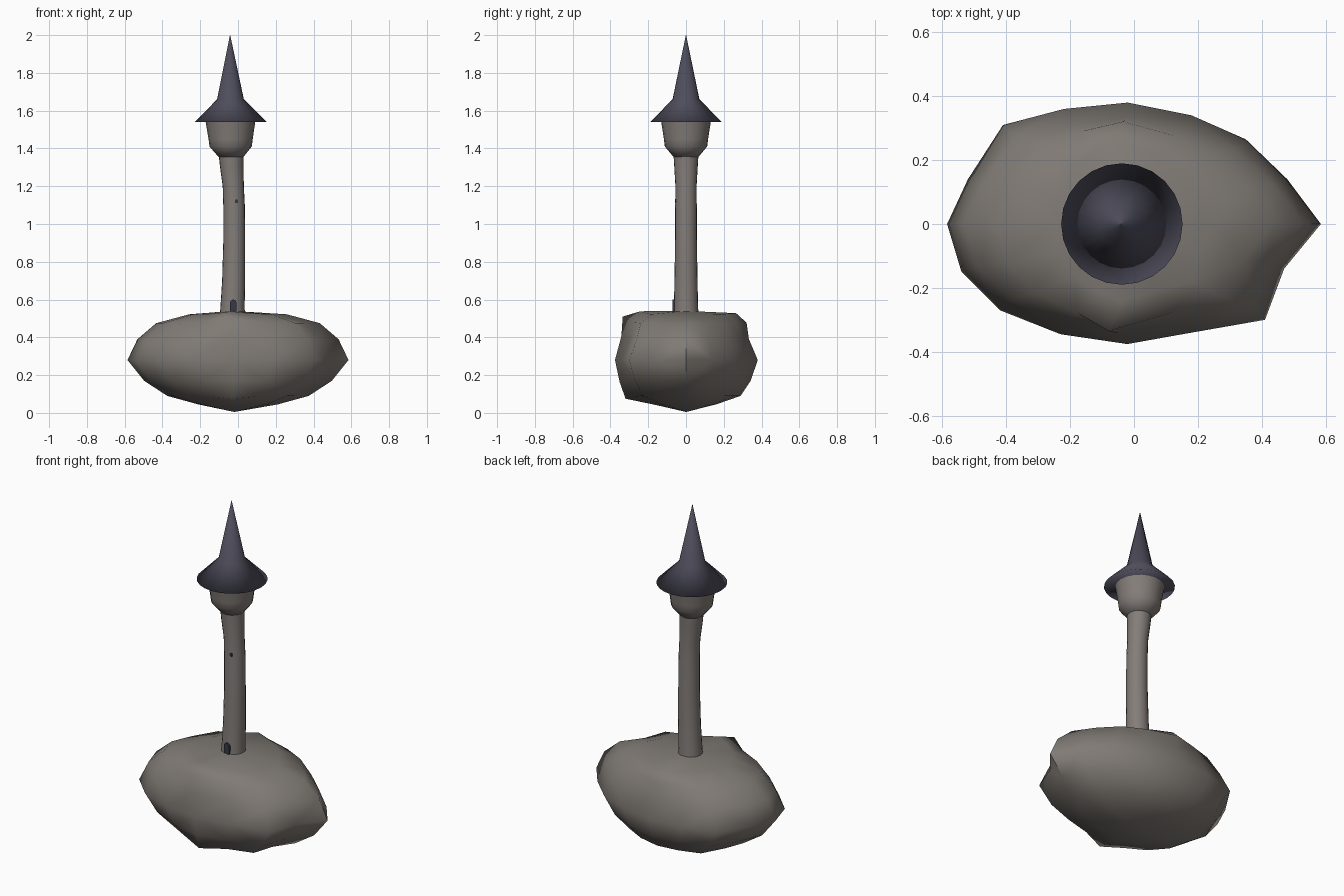
import bpy, bmesh, math
from mathutils import Vector

if "Cube" in bpy.data.objects:
    bpy.data.objects.remove(bpy.data.objects["Cube"])


def material(name, rgb):
    m = bpy.data.materials.new(name)
    m.diffuse_color = (*rgb, 1)
    m.use_nodes = True
    m.node_tree.nodes["Principled BSDF"].inputs["Base Color"].default_value = m.diffuse_color
    return m


ROCK = material("weathered_rock", (0.215, 0.195, 0.175))
STONE = material("tower_stone", (0.23, 0.205, 0.19))
SLATE = material("roof_slate", (0.075, 0.073, 0.104))
DARK = material("dark_openings", (0.04, 0.04, 0.06))


def finish(bm, name, mat, angle=40):
    bmesh.ops.recalc_face_normals(bm, faces=bm.faces)
    me = bpy.data.meshes.new(name)
    bm.to_mesh(me)
    bm.free()
    me.materials.append(mat)
    me.shade_smooth()
    me.set_sharp_from_angle(angle=math.radians(angle))
    ob = bpy.data.objects.new(name, me)
    bpy.context.collection.objects.link(ob)
    return ob


def skin(rings, bottom, top):
    """Join rings of points, closing each end with a fan to a pole point."""
    bm = bmesh.new()
    loops = [[bm.verts.new(p) for p in r] for r in rings]
    n = len(loops[0])
    for a, b in zip(loops, loops[1:]):
        for i in range(n):
            j = (i + 1) % n
            bm.faces.new((a[i], a[j], b[j], b[i]))
    for pole, loop in ((bottom, loops[0]), (top, loops[-1])):
        v = bm.verts.new(pole)
        for i in range(n):
            bm.faces.new((v, loop[i], loop[(i + 1) % n]))
    return bm


def lathe(name, profile, n, mat, angle=40):
    """profile rows: height, centre x, radius"""
    rings = [[(cx + r * math.cos(2 * math.pi * i / n), r * math.sin(2 * math.pi * i / n), z)
              for i in range(n)] for z, cx, r in profile]
    z0, c0, _ = profile[0]
    z1, c1, _ = profile[-1]
    return finish(skin(rings, (c0, 0, z0), (c1, 0, z1)), name, mat, angle)


# Floating rock: one waist outline scaled per level, then a few lumps pulled softly
outline = [(.585, 0), (.48, .14), (.35, .265), (.18, .34), (-.02, .38), (-.22, .36),
           (-.41, .31), (-.52, .14), (-.585, 0), (-.54, -.15), (-.42, -.27), (-.23, -.345),
           (-.02, -.375), (.18, -.34), (.41, -.30), (.47, -.14)]
levels = [(.045, .36, .42), (.09, .64, .76), (.17, .85, .90), (.28, 1, 1),
          (.39, .91, .87), (.475, .74, .80), (.522, .44, .60)]
rock = skin([[(x * sx, y * sy, z) for x, y in outline] for z, sx, sy in levels],
            (-.02, 0, .005), (-.03, 0, .54))
for lump in [(-.08, -.335, .51), (-.05, .265, .528), (-.03, -.32, .075)]:
    target = Vector(lump)
    start = min((v.co for v in rock.verts), key=lambda c: (c - target).length).copy()
    for v in rock.verts:
        v.co += (target - start) * math.exp(-((v.co - start).length / .10) ** 2)
bmesh.ops.triangulate(rock, faces=rock.faces)
finish(rock, "floating_rock", ROCK, 60)

# Slightly bent tower shaft with a wider lookout room
lathe("tower_shaft", [(.50, -.03, .068), (.56, -.029, .064), (.70, -.023, .061),
                      (.90, -.020, .058), (1.10, -.021, .057), (1.20, -.025, .056),
                      (1.30, -.033, .062), (1.365, -.036, .066)], 20, STONE)
lathe("lookout_room", [(1.355, -.037, .066), (1.41, -.039, .112), (1.45, -.039, .117),
                       (1.545, -.04, .132)], 20, STONE, 70)

# Pointed roof with flared brim
lathe("pointed_roof", [(1.54, -.038, .19), (1.66, -.04, .071), (2.0, -.042, .0008)],
      24, SLATE, 180)


def arch(name, cx, z0, w, h, y_front, y_back):
    """Round-topped slab facing -y."""
    bm = bmesh.new()
    r = w / 2
    pts = [(cx - r, z0), (cx + r, z0)] + [
        (cx + r * math.cos(math.pi * k / 6), z0 + h - r + r * math.sin(math.pi * k / 6))
        for k in range(7)]
    pts = pts[:2] + pts[2:]
    front, back = [[bm.verts.new((x, y, z)) for x, z in pts] for y in (y_front, y_back)]
    bm.faces.new(front)
    bm.faces.new(back[::-1])
    for i in range(len(pts)):
        j = (i + 1) % len(pts)
        bm.faces.new((front[i], back[i], back[j], front[j]))
    return finish(bm, name, DARK, 35)


# Small door and slit window on the front
arch("tower_door", -.025, .525, .034, .075, -.072, -.055)
arch("tower_window", -.008, 1.112, .016, .02, -.0585, -.05)
